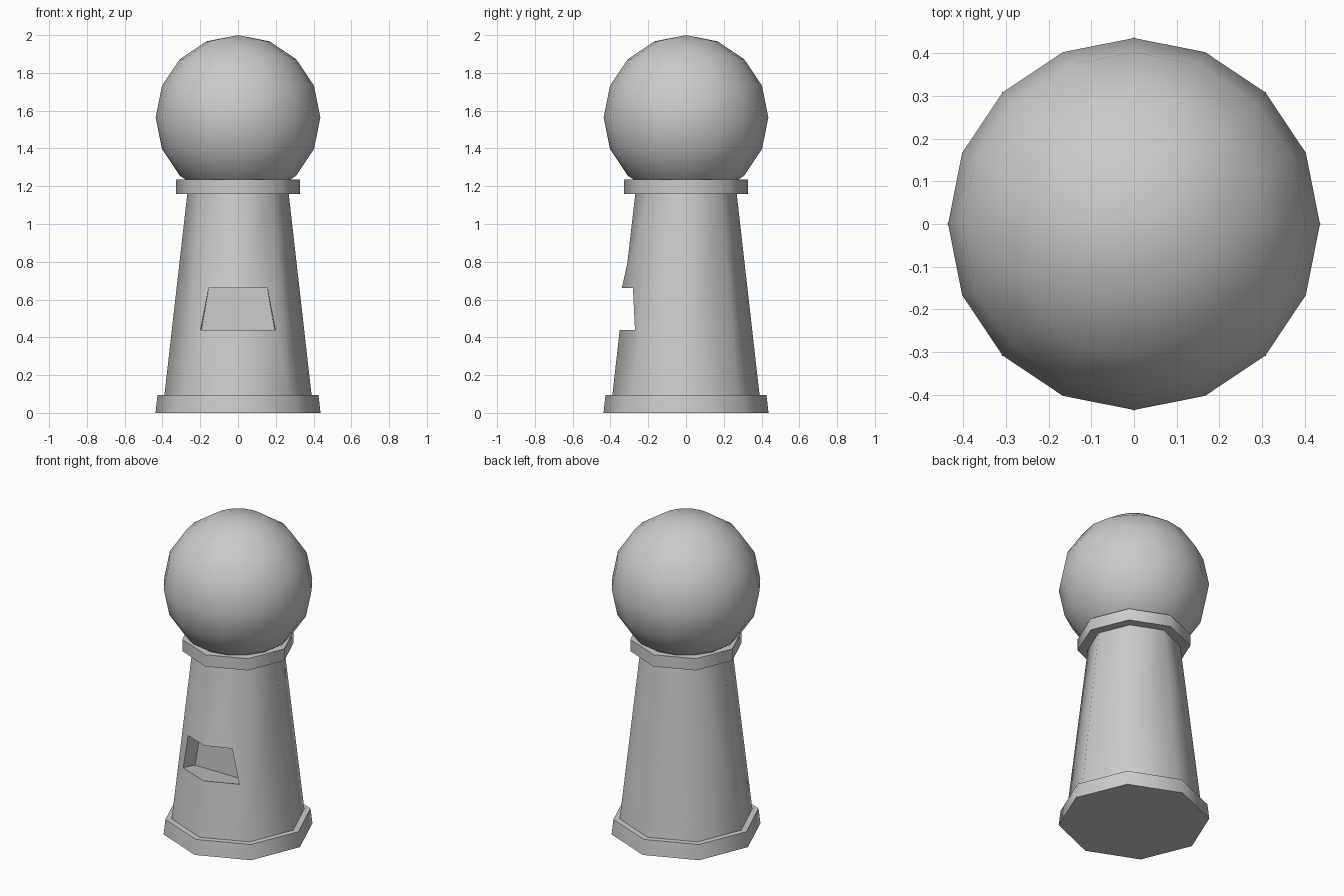
import bpy, bmesh, math

if "Cube" in bpy.data.objects:
    bpy.data.objects.remove(bpy.data.objects["Cube"])


def smooth(obj, angle):
    bpy.ops.object.select_all(action='DESELECT')
    obj.select_set(True)
    bpy.context.view_layer.objects.active = obj
    bpy.ops.object.shade_smooth_by_angle(angle=math.radians(angle))


def finish(bm, name, angle=60):
    bmesh.ops.remove_doubles(bm, verts=bm.verts, dist=0.0005)
    bmesh.ops.recalc_face_normals(bm, faces=bm.faces)
    mesh = bpy.data.meshes.new(name)
    bm.to_mesh(mesh)
    bm.free()
    obj = bpy.data.objects.new(name, mesh)
    bpy.context.collection.objects.link(obj)
    smooth(obj, angle)
    return obj


def ring_point(r, i, z):
    # octagon with one corner facing the front
    a = math.radians(-90 + 45 * i)
    return (r * math.cos(a), r * math.sin(a), z)


def octagon_slab(name, r0, r1, z0, z1):
    bm = bmesh.new()
    low = [bm.verts.new(ring_point(r0, i, z0)) for i in range(8)]
    top = [bm.verts.new(ring_point(r1, i, z1)) for i in range(8)]
    for i in range(8):
        j = (i + 1) % 8
        bm.faces.new((low[i], low[j], top[j], top[i]))
    bm.faces.new(low[::-1])
    bm.faces.new(top)
    return finish(bm, name)


# Foot and collar
octagon_slab("foot", 0.437, 0.426, 0, 0.095)
octagon_slab("collar", 0.327, 0.327, 1.16, 1.235)

# Tapered pedestal with a dispenser recess, right half mirrored to the left
R0, R1, Z0, Z1 = 0.39, 0.268, 0.09, 1.165
bm = bmesh.new()


def both_sides(*points):
    for s in (1, -1):
        bm.faces.new([bm.verts.new((s * x, y, z)) for x, y, z in points])


for i in range(1, 4):
    both_sides(ring_point(R0, i, Z0), ring_point(R0, i + 1, Z0),
               ring_point(R1, i + 1, Z1), ring_point(R1, i, Z1))

a, b = ring_point(R0, 0, Z0), ring_point(R0, 1, Z0)
d, c = ring_point(R1, 0, Z1), ring_point(R1, 1, Z1)
opening = [(0, -0.351, 0.44), (0.198, -0.27, 0.44),
           (0.155, -0.281, 0.66), (0, -0.34, 0.66)]
back = [(0, -0.15, 0.41), (0.198, -0.15, 0.41),
        (0.155, -0.15, 0.66), (0, -0.15, 0.66)]
brow = (0, -0.311, 0.79)
both_sides(a, b, opening[1], opening[0])
both_sides(b, c, opening[2], opening[1])
both_sides(c, d, brow)
both_sides(c, brow, opening[3], opening[2])
both_sides(*back)
for i in range(3):
    both_sides(opening[i], opening[i + 1], back[i + 1], back[i])
finish(bm, "pedestal")

# Globe
bm = bmesh.new()
bmesh.ops.create_uvsphere(bm, u_segments=16, v_segments=8, radius=0.436)
bmesh.ops.translate(bm, verts=bm.verts, vec=(0, 0, 1.564))
finish(bm, "globe")
